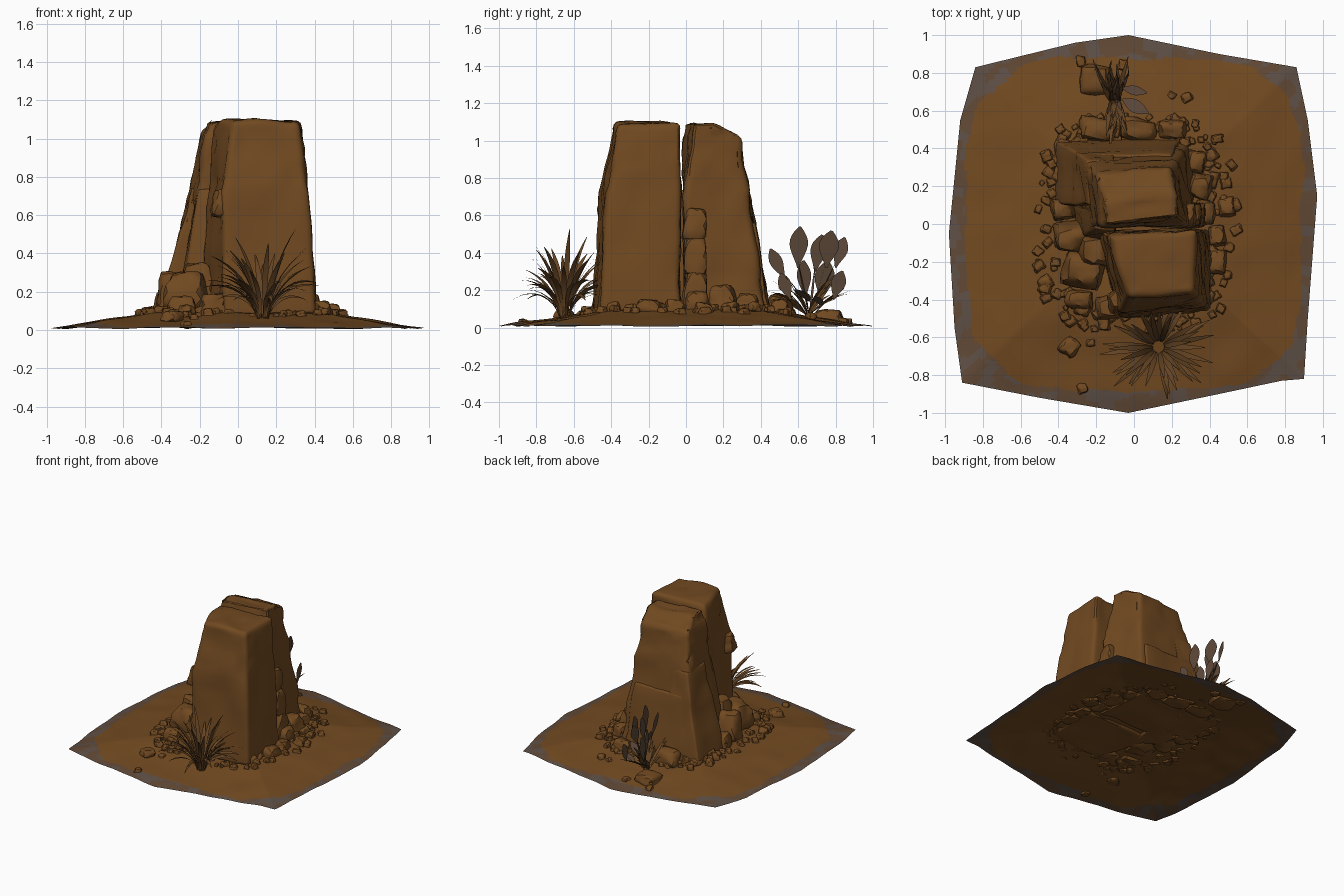
import bpy, bmesh, math, random
from mathutils import Vector, Matrix, noise

random.seed(7)
start = bpy.data.objects.get("Cube")
if start:
    bpy.data.objects.remove(start, do_unlink=True)


def material(name, rgb):
    m = bpy.data.materials.new(name)
    m.use_nodes = True
    m.diffuse_color = (*rgb, 1)
    m.node_tree.nodes["Principled BSDF"].inputs["Base Color"].default_value = (*rgb, 1)
    return m


SAND = material("sand brown", (0.17, 0.069, 0.015))
DUST = material("dusty brown", (0.12, 0.066, 0.036))
GREY = material("warm grey", (0.112, 0.08, 0.062))
ROCK = material("rock brown", (0.165, 0.067, 0.015))
STRAW = material("dry grass brown", (0.13, 0.058, 0.017))
LEAF = material("leaf brown", (0.105, 0.063, 0.039))


def finish(name, bm, *mats, angle=35):
    me = bpy.data.meshes.new(name)
    bm.to_mesh(me)
    bm.free()
    ob = bpy.data.objects.new(name, me)
    bpy.context.collection.objects.link(ob)
    for m in mats:
        me.materials.append(m)
    bpy.ops.object.select_all(action='DESELECT')
    ob.select_set(True)
    bpy.context.view_layer.objects.active = ob
    bpy.ops.object.shade_smooth_by_angle(angle=math.radians(angle))


def roughen(bm, amount, scale):
    bm.normal_update()
    moves = [(v, v.normal * amount * noise.noise(v.co * scale)) for v in bm.verts]
    for v, d in moves:
        v.co += d


def loft(name, rings, bevel=0.03, cuts=7):
    """Weathered stone mass through four-cornered sections."""
    bm = bmesh.new()
    rows = [[bm.verts.new(p) for p in r] for r in rings]
    for a, b in zip(rows, rows[1:]):
        for i in range(4):
            j = (i + 1) % 4
            bm.faces.new((a[i], a[j], b[j], b[i]))
    bm.faces.new(rows[0][::-1])
    bm.faces.new(rows[-1])
    bmesh.ops.subdivide_edges(bm, edges=bm.edges[:], cuts=cuts, use_grid_fill=True)
    roughen(bm, 0.016, 6)
    roughen(bm, 0.01, 15)
    sharp = [e for e in bm.edges if e.calc_face_angle(0) > 0.75]
    bmesh.ops.bevel(bm, geom=sharp, offset=bevel, segments=3, profile=0.55, affect='EDGES')
    finish(name, bm, ROCK)


def level(z, pts):
    return [(x, y, z) for x, y in pts]


def add_stone(bm, loc, size, turn=0.0, rough=0.3):
    """Worn, rounded block resting on its lower side."""
    shift = Vector([random.uniform(-50, 50) for _ in range(3)])
    place = (Matrix.Translation(Vector(loc) + Vector((0, 0, size[2] / 2)))
             @ Matrix.Rotation(turn, 4, 'Z') @ Matrix.Rotation(random.uniform(-0.12, 0.12), 4, 'X')
             @ Matrix.Diagonal((*size, 1)))
    made = bmesh.ops.create_icosphere(bm, subdivisions=3, radius=0.5)
    for v in made["verts"]:
        squared = v.co / (2 * max(abs(c) for c in v.co)) ** 0.75
        squared *= 1 + rough * noise.noise(v.co * 2.5 + shift)
        taper = 0.95 - 0.3 * squared.z
        v.co = place @ Vector((squared.x * taper, squared.y * taper, squared.z))


# Ground sheet: a low mound with a wavy outline and a dusty border
OUTLINE = [(0.97, 0.15), (0.92, 0.55), (0.86, 0.83), (0.45, 0.9), (-0.03, 1.0), (-0.31, 0.96),
           (-0.84, 0.83), (-0.92, 0.55), (-0.98, -0.05), (-0.95, -0.55), (-0.91, -0.84),
           (-0.5, -0.92), (-0.03, -1.0), (0.45, -0.9), (0.78, -0.83), (0.9, -0.82), (0.92, -0.5)]


def mound(t):
    return min(0.1, 0.01 + 0.155 * (1 - t))


bm = bmesh.new()
rim = []
for (ax, ay), (bx, by) in zip(OUTLINE, OUTLINE[1:] + OUTLINE[:1]):
    rim += [Vector((ax, ay, 0)).lerp(Vector((bx, by, 0)), k / 12) for k in range(12)]
rows = []
for k in range(1, 57):
    t = (k / 56) ** 0.5
    row = []
    for p in rim:
        bump = 0.009 * noise.noise(p * t * 5)
        row.append(bm.verts.new((p.x * t, p.y * t, max(0, mound(t) + bump))))
    rows.append(row)
centre = bm.verts.new((0, 0, 0.1))
n = len(rim)
for i in range(n):
    j = (i + 1) % n
    bm.faces.new((centre, rows[0][i], rows[0][j]))
    for a, b in zip(rows, rows[1:]):
        bm.faces.new((a[i], b[i], b[j], a[j]))
for f in bm.faces:
    c = f.calc_center_median()
    edge = (abs(c.x) / 0.89) ** 4 + (abs(c.y) / 0.88) ** 4 + 0.14 * noise.noise(c * 6)
    patch = noise.noise(c * 12 + Vector((3, 1, 0)))
    f.material_index = 0 if edge < 1 else (2 if patch > -0.02 else 1)
finish("ground", bm, SAND, DUST, GREY)

# Two tall pillars with a narrow cleft between them
loft("front_pillar", [
    level(0.08, [(-0.07, -0.5), (0.41, -0.46), (0.40, -0.03), (-0.20, -0.04)]),
    level(0.72, [(-0.08, -0.465), (0.37, -0.42), (0.36, -0.025), (-0.16, -0.045)]),
    level(1.095, [(-0.03, -0.39), (0.32, -0.37), (0.33, -0.03), (-0.13, -0.06)])])
loft("back_pillar", [
    level(0.08, [(-0.28, 0.0), (0.33, -0.01), (0.29, 0.43), (-0.36, 0.43)]),
    level(0.70, [(-0.22, -0.02), (0.29, -0.01), (0.23, 0.335), (-0.26, 0.335)]),
    level(1.02, [(-0.17, -0.02), (0.25, 0.03), (0.19, 0.3), (-0.205, 0.27)]),
    [(-0.15, -0.01, 1.095), (0.24, 0.04, 1.095), (0.22, 0.14, 1.09), (-0.16, 0.12, 1.09)]])

# Split layers and slabs clinging to the pillars
loft("shoulder_slab", [
    level(0.08, [(-0.42, 0.12), (-0.2, 0.1), (-0.1, 0.44), (-0.42, 0.44)]),
    level(0.45, [(-0.32, 0.1), (-0.2, 0.1), (-0.1, 0.385), (-0.32, 0.39)]),
    level(0.74, [(-0.24, 0.1), (-0.15, 0.1), (-0.1, 0.325), (-0.25, 0.34)])], 0.015, 4)
loft("rear_slab", [
    level(0.08, [(-0.25, 0.38), (0.24, 0.38), (0.24, 0.445), (-0.25, 0.445)]),
    level(0.56, [(-0.22, 0.3), (0.2, 0.3), (0.2, 0.37), (-0.24, 0.37)])], 0.015, 4)
loft("side_slab", [
    level(0.08, [(-0.3, -0.08), (-0.1, -0.12), (-0.1, 0.08), (-0.32, 0.1)]),
    level(0.74, [(-0.21, -0.03), (-0.1, -0.04), (-0.1, 0.07), (-0.22, 0.08)])], 0.015, 4)

# Stones wedged in the cleft, and a lump on the front corner
bm = bmesh.new()
for x, z, w, h in [(0.32, 0.08, 0.13, 0.22), (0.3, 0.28, 0.12, 0.2), (0.27, 0.46, 0.12, 0.18)]:
    add_stone(bm, (x, 0.05, z), (w, 0.13, h), 0, 0.15)
add_stone(bm, (-0.08, -0.4, 0.59), (0.12, 0.11, 0.15), 0.4)
finish("wedged_stones", bm, ROCK)

# Fallen blocks at the foot: x, y, width, depth, height
BLOCKS = [(-0.33, -0.07, 0.19, 0.15, 0.2), (-0.27, -0.24, 0.22, 0.2, 0.2),
          (-0.2, -0.14, 0.18, 0.17, 0.25), (-0.29, -0.4, 0.15, 0.1, 0.08),
          (-0.13, -0.44, 0.14, 0.12, 0.1), (-0.19, 0.5, 0.19, 0.13, 0.1),
          (0.2, 0.5, 0.15, 0.1, 0.07), (0.02, 0.5, 0.2, 0.12, 0.07),
          (0.35, 0.2, 0.12, 0.14, 0.13), (0.38, 0.06, 0.11, 0.13, 0.09),
          (0.49, 0.09, 0.09, 0.1, 0.05), (0.44, -0.06, 0.09, 0.11, 0.06),
          (0.44, -0.2, 0.1, 0.13, 0.06), (0.33, 0.33, 0.1, 0.12, 0.08),
          (-0.2, 0.76, 0.18, 0.16, 0.06), (-0.38, 0.08, 0.12, 0.12, 0.1)]
bm = bmesh.new()
for x, y, w, d, h in BLOCKS:
    base = mound(max(abs(x), abs(y)) / 0.92) - 0.02
    add_stone(bm, (x, y, base), (w, d, h + 0.02), random.uniform(-0.25, 0.25), 0.2)
finish("fallen_blocks", bm, ROCK)

# Rubble ring and stray pebbles
bm = bmesh.new()
spots = [(-0.34, -0.65, 0.08), (-0.23, -0.63, 0.04), (-0.27, -0.87, 0.05), (-0.28, 0.86, 0.05),
         (-0.39, 0.5, 0.05), (-0.46, 0.36, 0.06), (0.41, 0.36, 0.07), (0.28, 0.67, 0.05),
         (0.2, 0.68, 0.04), (-0.06, 0.84, 0.05), (0.54, 0.1, 0.06)]
for k in range(120):
    a = k * math.tau / 120 + random.uniform(-0.03, 0.03)
    c, s = math.cos(a), math.sin(a)
    r = random.uniform(0.95, 1.2 if c < 0 else 1.3)
    x = 0.43 * r * math.copysign(abs(c) ** 0.6, c)
    y = 0.49 * min(r, 1.15) * math.copysign(abs(s) ** 0.6, s)
    spots.append((x, y, random.uniform(0.03, 0.08) * (2.2 - 1.25 * r)))
for x, y, s in spots:
    size = [s * random.uniform(0.85, 1.3) for _ in range(2)] + [s * 0.75]
    base = mound(max(abs(x), abs(y)) / 0.92) - s * 0.2
    add_stone(bm, (x, y, base), size, random.uniform(0, 3))
finish("rubble", bm, ROCK)


def add_blade(bm, base, heading, lean, length, width, droop, roll=0.0, fullest=0.5, steps=9):
    """Tapered ribbon that bends over as it grows, widest at a chosen height."""
    pos = Vector(base)
    out = Vector((math.cos(heading), math.sin(heading), 0))
    side = Vector((-out.y, out.x, 0))
    power = math.log(0.5) / math.log(fullest)
    prev = None
    for k in range(steps + 1):
        t = k / steps
        ang = lean + droop * t
        grow = out * math.sin(ang) + Vector((0, 0, math.cos(ang)))
        across = Matrix.Rotation(roll, 3, grow) @ side
        half = across * width * (0.12 + 0.88 * math.sin(math.pi * t ** power))
        cur = [bm.verts.new(pos - half), bm.verts.new(pos + half)]
        if prev:
            bm.faces.new((prev[0], prev[1], cur[1], cur[0]))
        prev = cur
        pos = pos + grow * length / steps


# Arching grass tuft in front
bm = bmesh.new()
for k in range(46):
    a = k * 2.4 + random.uniform(-0.3, 0.3)
    u = k / 46
    root = (0.13 + 0.03 * math.cos(a), -0.65 + 0.03 * math.sin(a), 0.06)
    length = 0.48 - 0.14 * u + random.uniform(-0.06, 0.02)
    if abs(math.sin(a)) > 0.7:
        length *= 0.88
    add_blade(bm, root, a, 0.05 + 0.3 * u, length, 0.015,
              0.55 + 1.5 * u + random.uniform(-0.2, 0.2), random.uniform(-0.5, 0.5), 0.55)
finish("grass_tuft", bm, STRAW)

# Leafy shrub behind: upright pads on thin stems
bm = bmesh.new()
PADS = [(0.60, 0.32, 0.22, 0.05, 0.0), (0.53, 0.26, 0.18, 0.035, -0.5), (0.69, 0.30, 0.2, 0.045, 0.15),
        (0.75, 0.32, 0.2, 0.055, 0.1), (0.80, 0.32, 0.17, 0.04, 0.25), (0.72, 0.15, 0.21, 0.055, 0.15),
        (0.79, 0.15, 0.16, 0.04, 0.25), (0.64, 0.16, 0.2, 0.04, -0.1), (0.56, 0.15, 0.15, 0.035, -0.4)]
for y, z, length, w, lean in PADS:
    x = -0.08 + random.uniform(-0.06, 0.06)
    add_blade(bm, (x, y, z), math.pi / 2, lean, length, w, 0.1,
              math.pi / 2 + random.uniform(-0.4, 0.4), 0.6)
    root = Vector((-0.09, 0.66, 0.05))
    stem = Vector((x, y, z + 0.03)) - root
    add_blade(bm, root, math.atan2(stem.y, stem.x), math.acos(stem.z / stem.length),
              stem.length, 0.01, 0)
add_blade(bm, (-0.06, 0.66, 0.14), -0.5, 1.0, 0.17, 0.035, 0.4)
add_blade(bm, (-0.06, 0.72, 0.12), -0.2, 1.1, 0.14, 0.025, 0.3)
finish("shrub_pads", bm, LEAF)

bm = bmesh.new()
for k in range(30):
    a = math.copysign(math.pi / 2, math.sin(k * 2.4)) + random.uniform(-0.5, 0.5)
    root = (-0.1 + random.uniform(-0.03, 0.03), 0.65, 0.06)
    add_blade(bm, root, a, random.uniform(0.2, 0.9), random.uniform(0.16, 0.3), 0.012,
              random.uniform(0.2, 0.8), random.uniform(-0.8, 0.8))
finish("shrub_stems", bm, STRAW)
